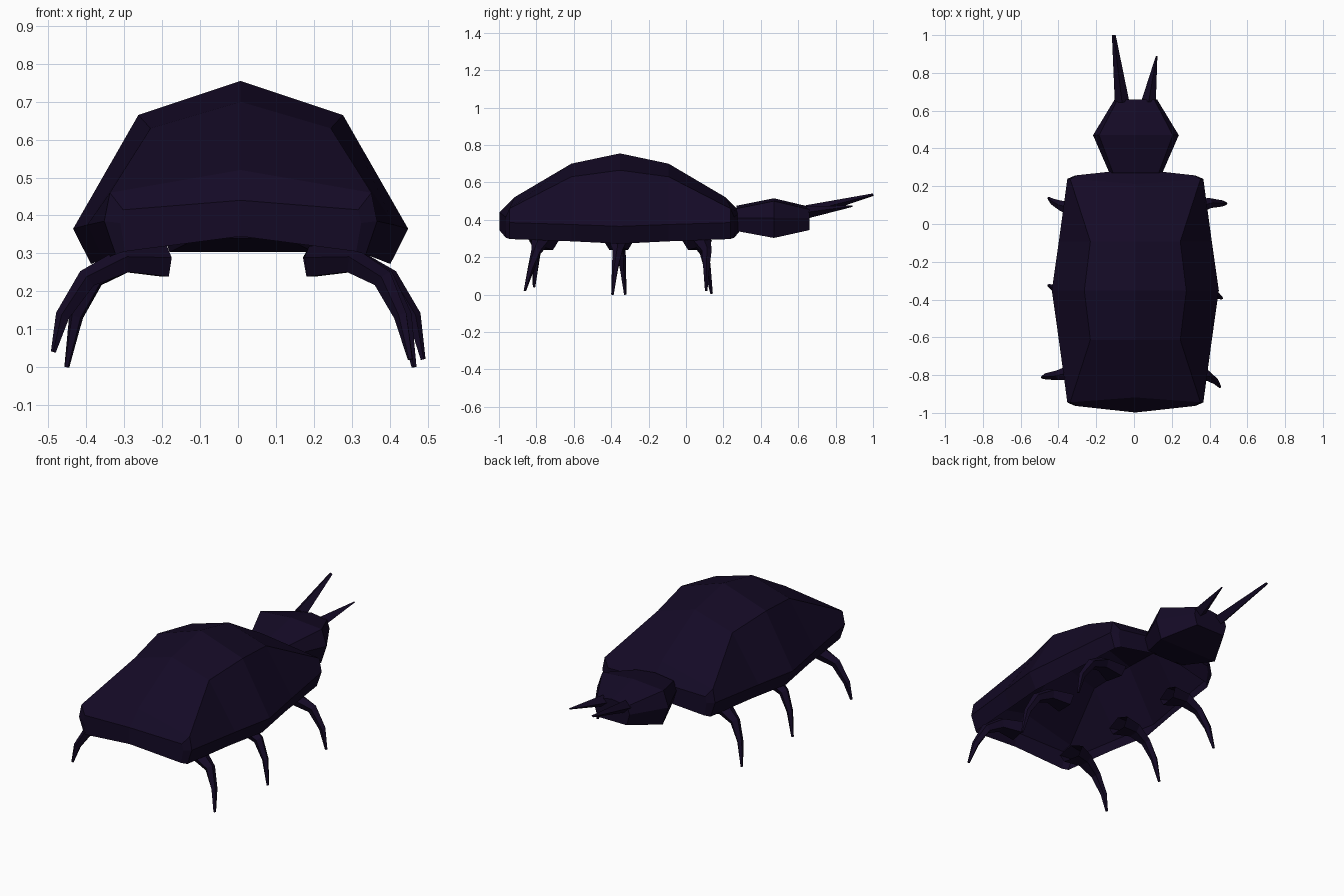
import bpy, bmesh
from math import cos, sin, tau
from mathutils import Vector

if "Cube" in bpy.data.objects:
    bpy.data.objects.remove(bpy.data.objects["Cube"])

mat = bpy.data.materials.new("dark_chitin")
mat.diffuse_color = (0.007, 0.003, 0.019, 1)
mat.use_nodes = True
mat.node_tree.nodes["Principled BSDF"].inputs["Base Color"].default_value = mat.diffuse_color


def loft(name, rings, closed=True, caps=(True, True), extra_faces=()):
    """Skin a list of equal-length rings, optionally capping the ends."""
    bm = bmesh.new()
    vs = [[bm.verts.new(p) for p in r] for r in rings]
    n = len(vs[0])
    for a, b in zip(vs, vs[1:]):
        for i in range(n if closed else n - 1):
            j = (i + 1) % n
            bm.faces.new((a[i], a[j], b[j], b[i]))
    for ring, cap in ((vs[0], caps[0]), (vs[-1], caps[1])):
        if cap:
            bm.faces.new(ring)
    for ring_index, low in extra_faces:      # end wall made of two halves
        ring, c = vs[ring_index], bm.verts.new(low)
        m = n // 2
        bm.faces.new(ring[:m + 1] + [c])
        bm.faces.new(ring[m:] + [c])
    bmesh.ops.recalc_face_normals(bm, faces=bm.faces)
    me = bpy.data.meshes.new(name)
    bm.to_mesh(me)
    bm.free()
    ob = bpy.data.objects.new(name, me)
    me.materials.append(mat)
    bpy.context.collection.objects.link(ob)
    return ob


def arch(y, half, cx, bow=0.0):
    """Open arch: right low edge, over the top, to left low edge."""
    right = [Vector((cx + x, y + bow * x, z)) for x, z in reversed(half)]
    left = [Vector((cx - x, y + bow * x, z)) for x, z in half[1:]]
    return right + left


def tube(name, path, radii, sides=5, caps=(True, True)):
    """Tapered angular limb along a path; radii are (across, up)."""
    pts = [Vector(p) for p in path]
    rings = []
    for i, p in enumerate(pts):
        d = (pts[min(i + 1, len(pts) - 1)] - pts[max(i - 1, 0)]).normalized()
        side = d.cross(Vector((0, 0, 1))).normalized()
        up = side.cross(d)
        a, b = radii[i]
        rings.append([p + side * a * cos(tau * k / sides + tau / 4)
                      + up * b * sin(tau * k / sides + tau / 4) for k in range(sides)])
    return loft(name, rings, caps=caps)


# Hollow domed shell, open underneath: (distance from middle, bow, half section)
YC = -0.353
mid = [(0, .755), (.27, .665), (.442, .365), (.395, .272)]
stations = [
    (.26, 0, [(0, .70), (.238, .63), (.405, .375), (.362, .285)]),
    (.565, .075, [(0, .52), (.345, .46), (.36, .385), (.33, .297)]),
    (.645, -.11, [(0, .44), (.31, .415), (.318, .38), (.305, .305)]),
]
back = [arch(YC - d, h, .007, -b) for d, b, h in reversed(stations)]
front = [arch(YC + d, h, .007, b) for d, b, h in stations]
loft("shell", back + [arch(YC, mid, .007)] + front, closed=False, caps=(False, False),
     extra_faces=((0, (.007, YC - .645, .345)), (-1, (.007, YC + .645, .345))))


# Faceted head
def head_section(y, w, top, low):
    return arch(y, [(0, top), (w * .86, top - .015), (w, .41), (w * .84, low)], .01)


loft("head", [head_section(.27, .14, .475, .34),
              head_section(.47, .227, .515, .303),
              head_section(.66, .112, .47, .345)])

# Two uneven horns
tube("left_horn", [(-.064, .65, .445), (-.107, 1.0, .534)],
     [(.038, .034), (.010, .007)], 4)
tube("right_horn", [(.078, .65, .44), (.12, .89, .473)],
     [(.038, .032), (.004, .004)], 4)

# Six curved legs with flared roots: (name, side, root y, knee y, tip)
legs = [
    ("rear_right_leg", 1, -.76, -.80, (.455, -.862, .02)),
    ("rear_left_leg", -1, -.76, -.80, (-.487, -.812, .04)),
    ("middle_right_leg", 1, -.36, -.365, (.465, -.393, .0)),
    ("middle_left_leg", -1, -.36, -.35, (-.452, -.325, .0)),
    ("far_right_leg", 1, .06, .11, (.488, .108, .02)),
    ("far_left_leg", -1, .06, .095, (-.452, .137, .005)),
]
for name, s, ry, ky, tip in legs:
    t = Vector(tip)
    reach = abs(t.x) - .465
    path = [(s * .19, ry, .275), (s * .30, (ry + ky) / 2, .28),
            (s * (.387 + reach * .5), ky, .232),
            (s * (.44 + reach), (ky + t.y) / 2, .135), t]
    tube(name, path, [(.085, .045), (.05, .037), (.028, .028), (.017, .02), (.007, .007)],
         caps=(False, True))
